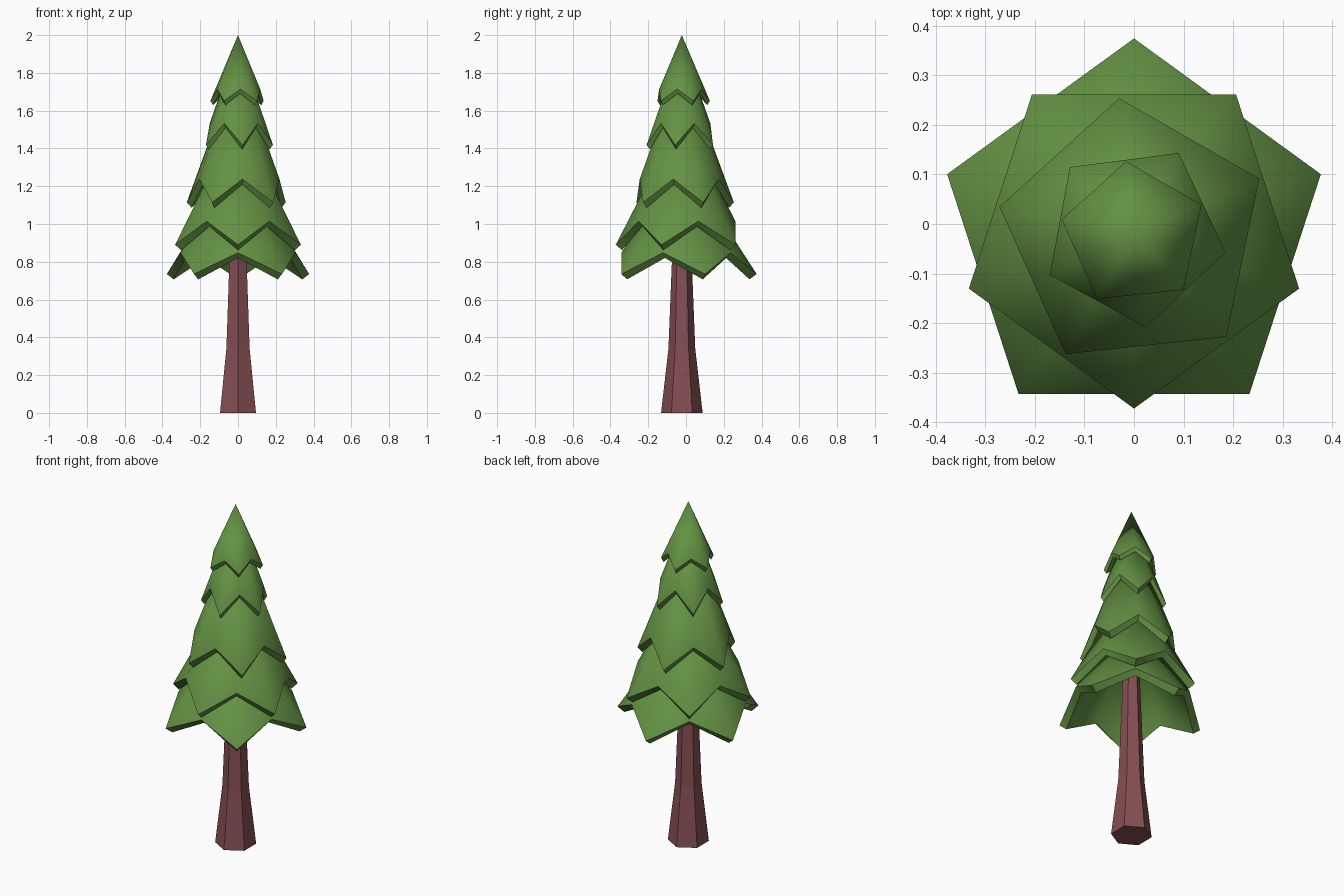
import bpy, math

if "Cube" in bpy.data.objects:
    bpy.data.objects.remove(bpy.data.objects["Cube"])

CY = -0.022  # tree axis sits slightly forward of the centre


def material(name, rgb):
    m = bpy.data.materials.new(name)
    m.diffuse_color = (*rgb, 1)
    m.use_nodes = True
    m.node_tree.nodes["Principled BSDF"].inputs["Base Color"].default_value = m.diffuse_color
    return m


def make(name, verts, faces, mat):
    me = bpy.data.meshes.new(name)
    me.from_pydata(verts, [], faces)
    me.materials.append(mat)
    ob = bpy.data.objects.new(name, me)
    bpy.context.collection.objects.link(ob)
    return ob


green = material("needle green", (0.125, 0.285, 0.057))
brown = material("bark red brown", (0.235, 0.077, 0.086))


# Trunk: six-sided stack of rings, flared at the foot
def trunk():
    rings = [(0.11, 0), (0.071, 0.34), (0.052, 0.82), (0.045, 1.0)]
    verts = [(r * math.sin(k * math.pi / 3), CY - r * math.cos(k * math.pi / 3), z)
             for r, z in rings for k in range(6)]
    faces = [tuple(range(5, -1, -1)), tuple(range(18, 24))]
    for i in range(3):
        for k in range(6):
            n = (k + 1) % 6
            faces.append((i * 6 + k, i * 6 + n, i * 6 + 6 + n, i * 6 + 6 + k))
    make("trunk", verts, faces, brown)


# Branch tier: hollow cone with five low tips and five raised notches
def tier(name, r, angle, z_tip, z_notch, apex, drop):
    verts = []
    for scale, dz in ((1, 0), (0.905, -drop)):
        for k in range(10):
            a = math.radians(angle + 36 * k)
            rad = scale * r * (1 if k % 2 == 0 else math.cos(math.pi / 5))
            z = (z_notch if k % 2 else z_tip) + dz
            verts.append((rad * math.cos(a), CY + rad * math.sin(a), z))
    verts += [(0, CY, apex), (0, CY, apex - 2.5 * drop)]
    faces = []
    for k in range(10):
        n = (k + 1) % 10
        faces += [(k, n, 20), (n + 10, k + 10, 21), (k + 10, n + 10, n, k)]
    ob = make(name, verts, faces, green)
    bpy.ops.object.select_all(action='DESELECT')
    ob.select_set(True)
    bpy.context.view_layer.objects.active = ob
    bpy.ops.object.shade_smooth_by_angle(angle=math.radians(45))


trunk()
# radius, first tip angle, tip height, notch height, apex height, rim drop
tiers = [
    (0.396, 90, 0.735, 0.848, 1.35, 0.028),
    (0.350, 54, 0.890, 1.015, 1.57, 0.028),
    (0.277, 96.2, 1.114, 1.238, 1.86, 0.028),
    (0.188, 61.4, 1.418, 1.533, 1.96, 0.023),
    (0.149, 96, 1.652, 1.714, 2.00, 0.023),
]
for i, t in enumerate(tiers):
    tier(f"branch_tier_{i + 1}", *t)
